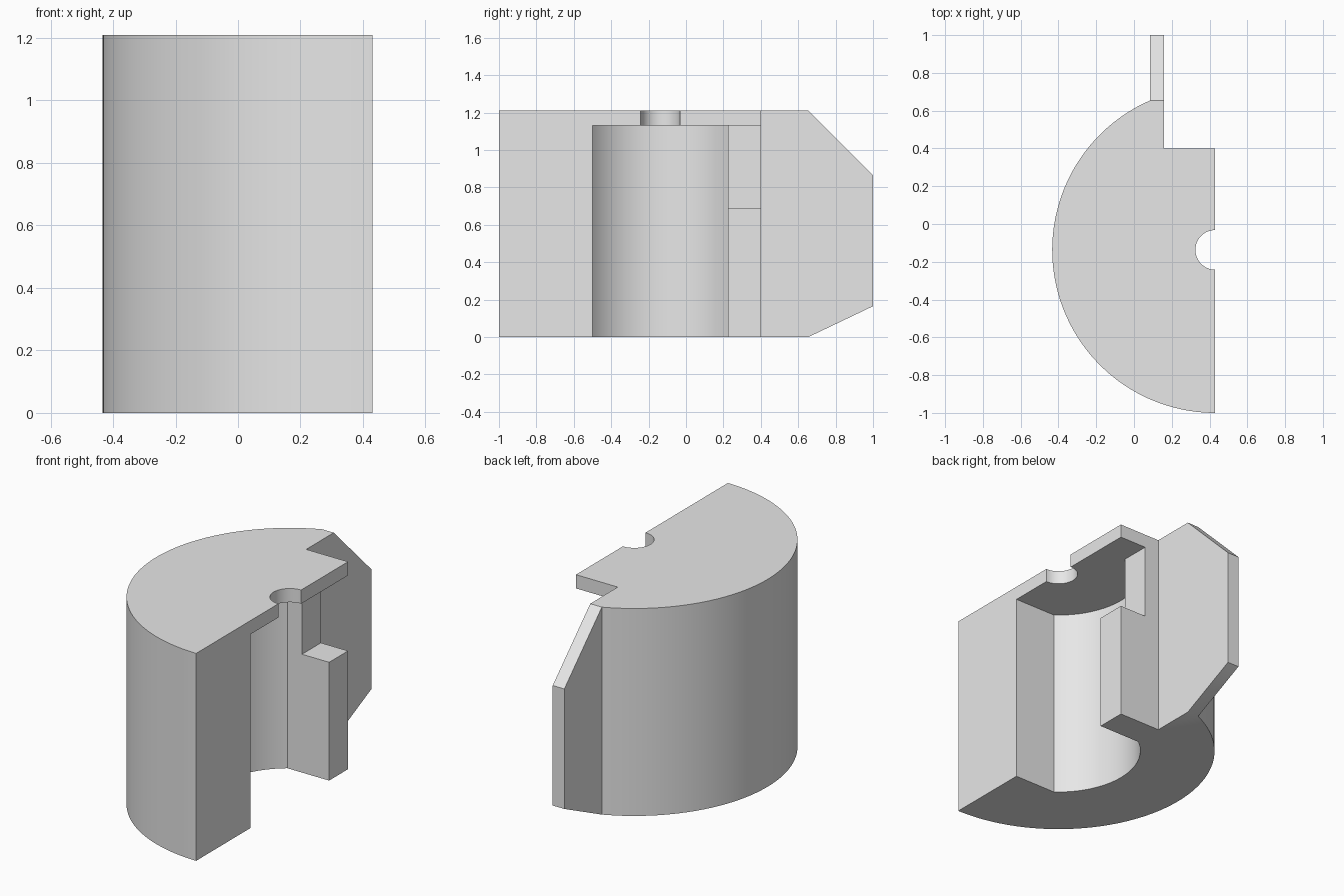
import bpy, bmesh
from math import radians, degrees, asin, acos, cos, sin

if "Cube" in bpy.data.objects:
    bpy.data.objects.remove(bpy.data.objects["Cube"], do_unlink=True)

FLAT_X, AXIS_Y = 0.43, -0.137      # cut plane and shared axis of all the arcs
OUTER, INNER, HOLE = 0.863, 0.452, 0.105
HEIGHT, CEILING = 1.21, 1.13
FIN_IN, FIN_OUT = 0.16, 0.085

grey = bpy.data.materials.new("plain grey")
grey.use_nodes = True
grey.diffuse_color = (0.8, 0.8, 0.8, 1)
grey.node_tree.nodes["Principled BSDF"].inputs["Base Color"].default_value = (0.8, 0.8, 0.8, 1)


def arc(radius, start, end, steps):
    angles = [radians(start + (end - start) * i / steps) for i in range(steps + 1)]
    return [(FLAT_X + radius * cos(a), AXIS_Y + radius * sin(a)) for a in angles]


def prism(name, profile, low, high, along_x=False):
    """Extrude a profile: xy along z, or yz along x."""
    bm = bmesh.new()
    place = (lambda p, d: (d, p[0], p[1])) if along_x else (lambda p, d: (p[0], p[1], d))
    rings = [[bm.verts.new(place(p, d)) for p in profile] for d in (low, high)]
    for ring in rings:
        bm.faces.new(ring)
    n = len(profile)
    for i in range(n):
        j = (i + 1) % n
        bm.faces.new((rings[0][i], rings[0][j], rings[1][j], rings[1][i]))
    bmesh.ops.recalc_face_normals(bm, faces=bm.faces)
    mesh = bpy.data.meshes.new(name)
    bm.to_mesh(mesh)
    bm.free()
    mesh.materials.append(grey)
    obj = bpy.data.objects.new(name, mesh)
    bpy.context.collection.objects.link(obj)
    return obj


def cut(target, cutter):
    cutter.hide_render = True
    mod = target.modifiers.new("cut", "BOOLEAN")
    mod.operation, mod.solver, mod.object = "DIFFERENCE", "EXACT", cutter
    bpy.context.view_layer.objects.active = target
    bpy.ops.object.modifier_apply(modifier=mod.name)
    bpy.data.objects.remove(cutter, do_unlink=True)


# Half-round body with the back fin, corner step and half hole in its outline
fin_angle = degrees(acos((FIN_OUT - FLAT_X) / OUTER))
outline = arc(OUTER, 270, fin_angle, 64)
fin_root = outline[-1][1]
outline += [(FIN_OUT, 1), (FIN_IN, 1), (FIN_IN, 0.4), (FLAT_X, 0.4)]
outline += arc(HOLE, 90, 270, 24)
body = prism("half_round_housing", outline, 0, HEIGHT)

# Hollow open at the bottom and the flat side
half = degrees(asin(0.3625 / INNER))
hollow = arc(INNER, 180 - half, 180 + half, 40)
hollow = [(0.6, hollow[0][1])] + hollow + [(0.6, hollow[-1][1])]
cut(body, prism("hollow_cutter", hollow, -0.1, CEILING))

# Window above the back tab
window = [(0.255, 0.2), (0.6, 0.2), (0.6, 0.5), (0.255, 0.5)]
cut(body, prism("window_cutter", window, 0.69, CEILING))

# Sloped fin corners, steeper at the top
for edge, tip, over in ((HEIGHT, 0.865, 0.2), (0, 0.165, -0.2)):
    run = 1 - fin_root
    slope = (tip - edge) / run
    wedge = [(fin_root, edge), (1.1, tip + 0.1 * slope), (1.1, edge + over), (fin_root, edge + over)]
    cut(body, prism("fin_corner_cutter", wedge, 0.0, 0.25, along_x=True))

# Smooth curved walls, crisp corners
bpy.ops.object.select_all(action="DESELECT")
body.select_set(True)
bpy.context.view_layer.objects.active = body
bpy.ops.object.shade_smooth_by_angle(angle=radians(30))
